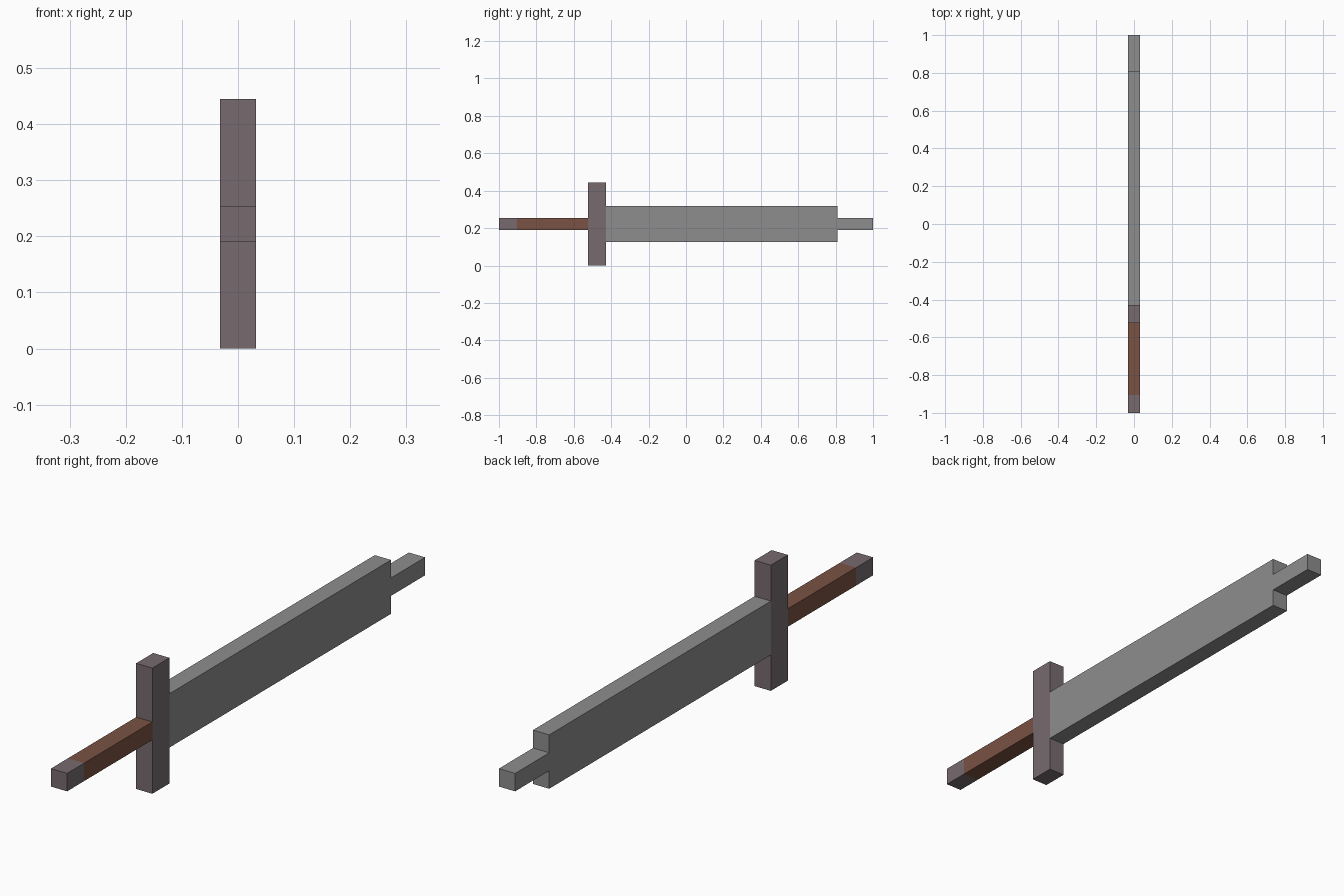
import bpy, bmesh

if "Cube" in bpy.data.objects:
    bpy.data.objects.remove(bpy.data.objects["Cube"])

U = 2 / 63            # the model sits on a grid of 63 units along its length
MID = 7 * U           # height of the sword's axis


def material(name, rgb):
    m = bpy.data.materials.new(name)
    lin = [((c / 255 + 0.055) / 1.055) ** 2.4 for c in rgb]
    m.diffuse_color = (*lin, 1)
    m.use_nodes = True
    m.node_tree.nodes["Principled BSDF"].inputs["Base Color"].default_value = m.diffuse_color
    return m


steel = material("steel_grey", (143, 141, 143))
iron = material("dark_iron", (119, 107, 110))
leather = material("brown_leather", (122, 82, 67))


def part(name, y0, y1, half_height, mat):
    """Extrude a symmetric side profile between two lengthwise grid positions."""
    return profile(name, [(y0, -half_height), (y1, -half_height),
                          (y1, half_height), (y0, half_height)], mat)


def profile(name, points, mat):
    bm = bmesh.new()
    face = bm.faces.new([bm.verts.new((-U, y * U - 1, MID + z * U)) for y, z in points])
    ext = bmesh.ops.extrude_face_region(bm, geom=[face])
    verts = [g for g in ext["geom"] if isinstance(g, bmesh.types.BMVert)]
    bmesh.ops.translate(bm, verts=verts, vec=(2 * U, 0, 0))
    bmesh.ops.recalc_face_normals(bm, faces=bm.faces)
    mesh = bpy.data.meshes.new(name)
    bm.to_mesh(mesh)
    bm.free()
    mesh.materials.append(mat)
    obj = bpy.data.objects.new(name, mesh)
    bpy.context.collection.objects.link(obj)
    return obj


# Handle end, grip and crossguard
part("pommel", 0, 3, 1, iron)
part("grip", 3, 15, 1, leather)
part("crossguard", 15, 18, 7, iron)

# Broad blade with a stepped narrow tip
profile("blade", [(18, -3), (57, -3), (57, -1), (63, -1),
                  (63, 1), (57, 1), (57, 3), (18, 3)], steel)
